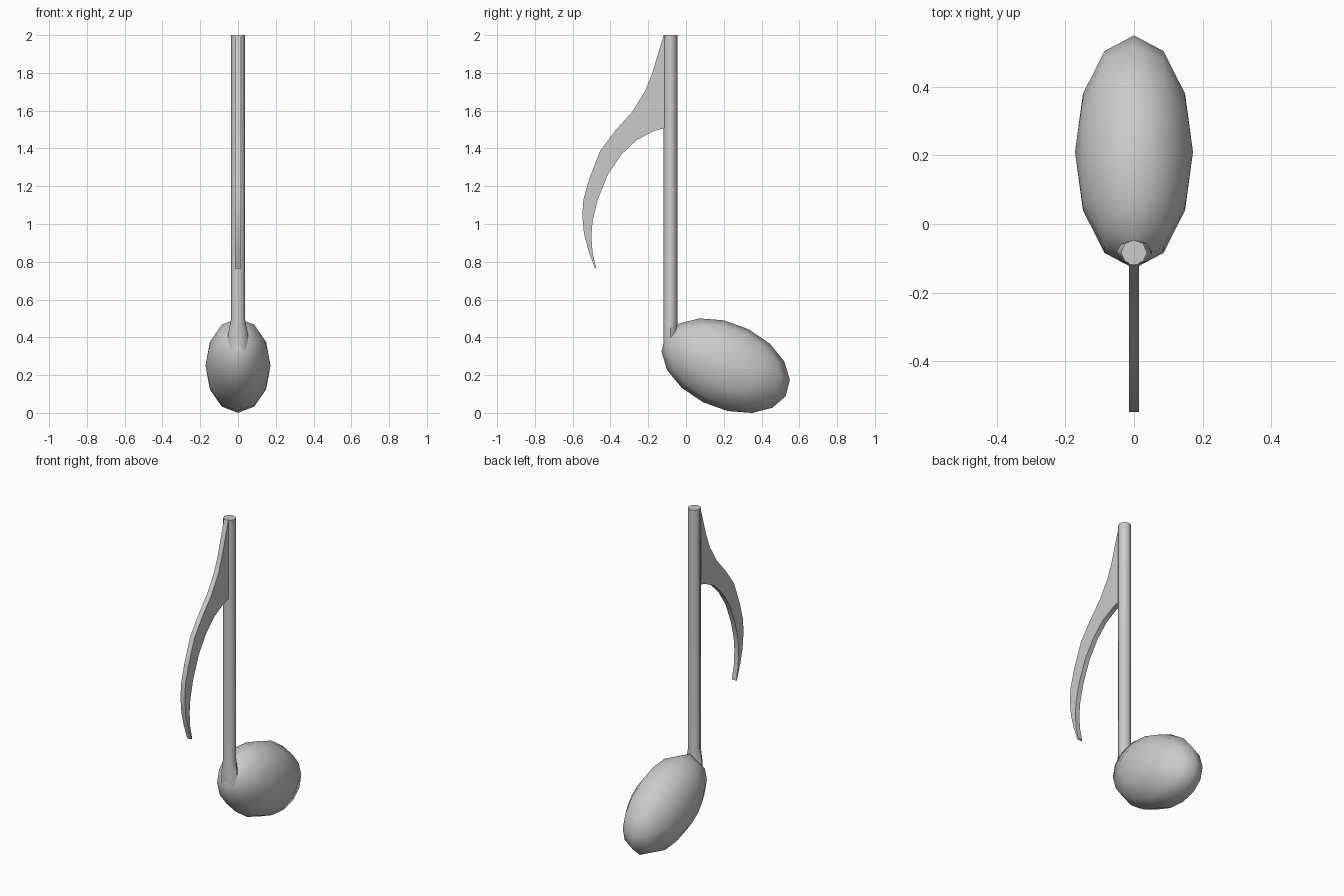
import bpy, bmesh
from math import sin, cos, pi, radians
from mathutils import Matrix

if "Cube" in bpy.data.objects:
    bpy.data.objects.remove(bpy.data.objects["Cube"])


def finish(bm, name, angle):
    bmesh.ops.recalc_face_normals(bm, faces=bm.faces[:])
    mesh = bpy.data.meshes.new(name)
    bm.to_mesh(mesh)
    bm.free()
    obj = bpy.data.objects.new(name, mesh)
    bpy.context.collection.objects.link(obj)
    bpy.ops.object.select_all(action='DESELECT')
    obj.select_set(True)
    bpy.context.view_layer.objects.active = obj
    bpy.ops.object.shade_smooth_by_angle(angle=radians(angle))
    return obj


# Note head: coarse sphere with its poles on x, stretched into a tilted ellipsoid
bm = bmesh.new()
bmesh.ops.create_uvsphere(bm, u_segments=16, v_segments=6, radius=1)
bm.transform(Matrix(((0, 0, 0.172, 0),
                     (0.34, -0.01, 0, 0.21),
                     (-0.075, 0.24, 0, 0.25),
                     (0, 0, 0, 1))))
finish(bm, "note_head", 60)

# Stem: octagonal rod that flares sideways where it joins the head
bm = bmesh.new()
rings = []
for z, rx in ((0.33, 0.055), (0.42, 0.052), (0.49, 0.038), (2.0, 0.038)):
    rings.append([bm.verts.new((rx * cos(i * pi / 4), -0.083 + 0.037 * sin(i * pi / 4), z))
                  for i in range(8)])
for a, b in zip(rings, rings[1:]):
    for i in range(8):
        j = (i + 1) % 8
        bm.faces.new((a[i], a[j], b[j], b[i]))
bm.faces.new(rings[0])
bm.faces.new(rings[-1])
finish(bm, "stem", 50)

# Flag: curved blade, outer and inner edges as (y, z) pairs from stem to tip
outer = [(-0.118, 2.0), (-0.18, 1.794), (-0.216, 1.704), (-0.285, 1.594), (-0.375, 1.493),
         (-0.454, 1.388), (-0.512, 1.24), (-0.543, 1.13), (-0.549, 1.045), (-0.54, 0.95),
         (-0.517, 0.86), (-0.482, 0.765)]
inner = [(-0.09, 1.99), (-0.09, 1.75), (-0.09, 1.515), (-0.17, 1.492), (-0.26, 1.446),
         (-0.34, 1.37), (-0.412, 1.265), (-0.467, 1.13), (-0.494, 1.02), (-0.501, 0.94),
         (-0.495, 0.85), (-0.476, 0.768)]
bm = bmesh.new()
rows = [[bm.verts.new((x, y, z)) for (y, z), x in
         ((o, -0.015), (o, 0.015), (n, 0.015), (n, -0.015))]
        for o, n in zip(outer, inner)]
for a, b in zip(rows, rows[1:]):
    for i in range(4):
        j = (i + 1) % 4
        bm.faces.new((a[i], a[j], b[j], b[i]))
bm.faces.new(rows[0])
bm.faces.new(rows[-1])
finish(bm, "flag", 40)
